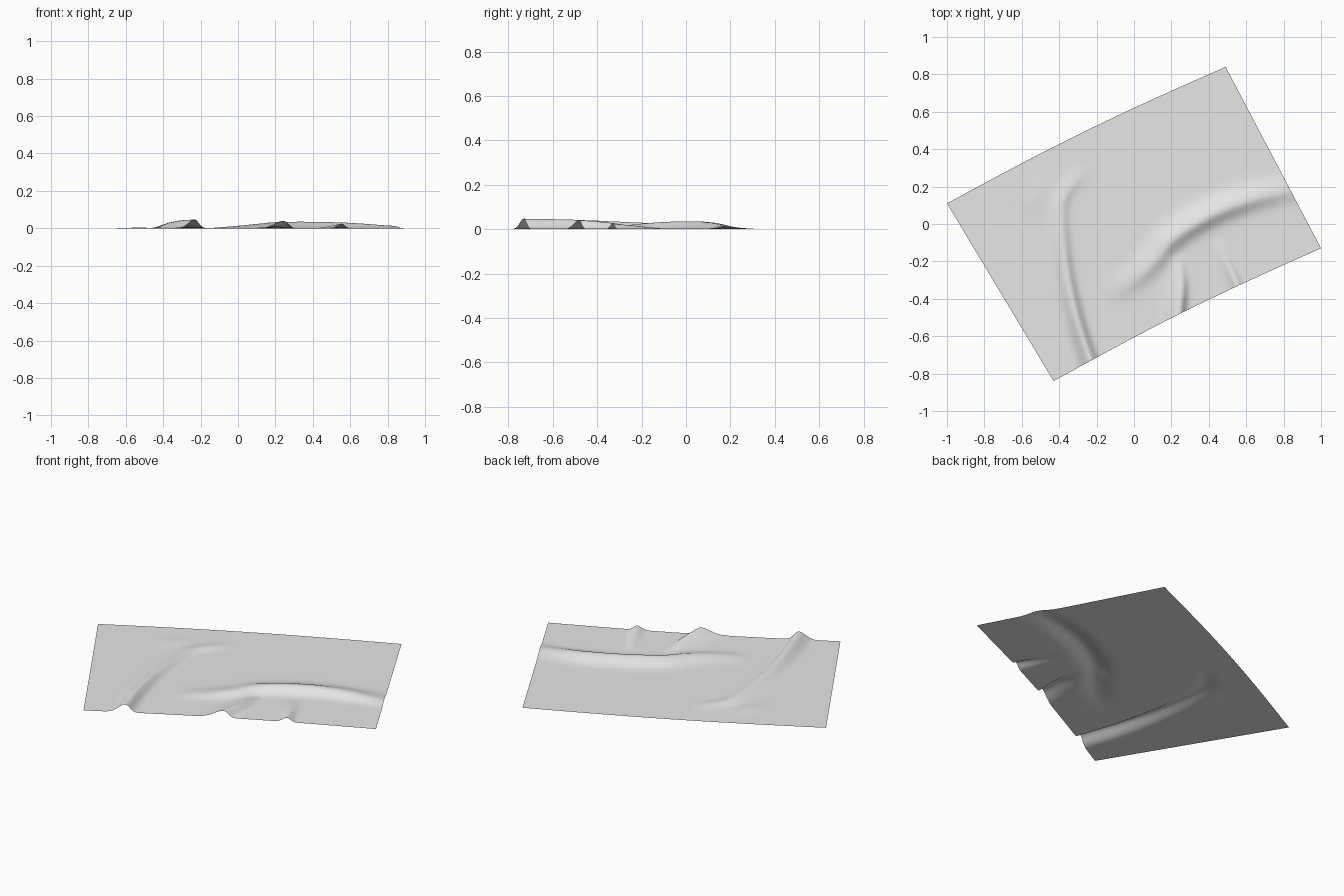
import bpy
import bmesh
import math
from mathutils import Vector

cube = bpy.data.objects.get("Cube")
if cube:
    bpy.data.objects.remove(cube, do_unlink=True)

# Sheet corners and mesh density
BACK_LEFT, BACK_RIGHT = Vector((-1, 0.11)), Vector((0.49, 0.84))
FRONT_LEFT, FRONT_RIGHT = Vector((-0.43, -0.84)), Vector((1, -0.13))
COLS, ROWS = 150, 100

# Folds: crest points (x, y, height), then spread on the left and right of the path
FOLDS = [
    ([(-0.2, -0.82, 0.049), (-0.235, -0.72, 0.047), (-0.305, -0.5, 0.042), (-0.36, -0.25, 0.031),
      (-0.385, 0, 0.02), (-0.37, 0.15, 0.013), (-0.24, 0.31, 0)], 0.036, 0.024),
    ([(-0.16, -0.39, 0), (0, -0.3, 0.013), (0.12, -0.19, 0.025), (0.21, -0.08, 0.033),
      (0.4, 0.04, 0.035), (0.6, 0.12, 0.029), (0.8, 0.17, 0.015), (0.92, 0.19, 0.008)], 0.05, 0.036),
    ([(0.24, -0.55, 0.042), (0.245, -0.46, 0.039), (0.255, -0.33, 0.027), (0.235, -0.16, 0)], 0.045, 0.02),
    ([(0.58, -0.4, 0.028), (0.555, -0.33, 0.025), (0.5, -0.21, 0.013), (0.44, -0.08, 0)], 0.024, 0.018),
    ([(-0.6, 0.06, 0), (-0.53, 0.14, 0.004), (-0.45, 0.26, 0)], 0.05, 0.04),
]


def smooth_path(points, steps=5):
    """Catmull-Rom curve through the crest points."""
    p = [Vector(q) for q in points]
    p = [2 * p[0] - p[1]] + p + [2 * p[-1] - p[-2]]
    path = []
    for a, b, c, d in zip(p, p[1:], p[2:], p[3:]):
        for i in range(steps):
            t = i / steps
            path.append(0.5 * (2 * b + (c - a) * t + (2 * a - 5 * b + 4 * c - d) * t * t
                               + (3 * b - a - 3 * c + d) * t ** 3))
    return path + [p[-2]]


def fold_height(x, y, path, left, right):
    """Height of one fold, falling off from the nearest crest point."""
    best, side, crest = 9.0, 1.0, 0.0
    for a, b in zip(path, path[1:]):
        dx, dy = b.x - a.x, b.y - a.y
        px, py = x - a.x, y - a.y
        t = max(0.0, min(1.0, (px * dx + py * dy) / (dx * dx + dy * dy)))
        d = (px - t * dx) ** 2 + (py - t * dy) ** 2
        if d < best:
            best, side = d, dx * py - dy * px
            crest = a.z + t * (b.z - a.z)
    spread = left if side > 0 else right
    return max(crest, 0) * math.exp(-best / (2 * spread * spread))


folds = []
for points, left, right in FOLDS:
    path = smooth_path(points)
    xs, ys, pad = [p.x for p in path], [p.y for p in path], 4 * left
    box = (min(xs) - pad, max(xs) + pad, min(ys) - pad, max(ys) + pad)
    folds.append((path, left, right, box))


def sheet_point(u, v):
    """Flat sheet position, slightly bowed to the back, raised by the folds."""
    p = FRONT_LEFT.lerp(FRONT_RIGHT, u).lerp(BACK_LEFT.lerp(BACK_RIGHT, u), v)
    p += Vector((-0.45, 0.89)) * 0.022 * math.sin(math.pi * u)
    z = 0.0
    for path, left, right, (x0, x1, y0, y1) in folds:
        if x0 < p.x < x1 and y0 < p.y < y1:
            z += fold_height(p.x, p.y, path, left, right)
    return p.x, p.y, z


# Wrinkled cloth sheet
bm = bmesh.new()
grid = [[bm.verts.new(sheet_point(i / COLS, j / ROWS)) for i in range(COLS + 1)]
        for j in range(ROWS + 1)]
for low, high in zip(grid, grid[1:]):
    for i in range(COLS):
        face = bm.faces.new((low[i], low[i + 1], high[i + 1], high[i]))
        face.smooth = True
mesh = bpy.data.meshes.new("cloth_sheet")
bm.to_mesh(mesh)
bm.free()
cloth = bpy.data.objects.new("cloth_sheet", mesh)
bpy.context.collection.objects.link(cloth)

# Plain grey cloth
grey = bpy.data.materials.new("light_grey_cloth")
grey.use_nodes = True
colour = (0.8, 0.8, 0.8, 1)
grey.diffuse_color = colour
for node in grey.node_tree.nodes:
    if node.type == "BSDF_PRINCIPLED":
        node.inputs["Base Color"].default_value = colour
mesh.materials.append(grey)
